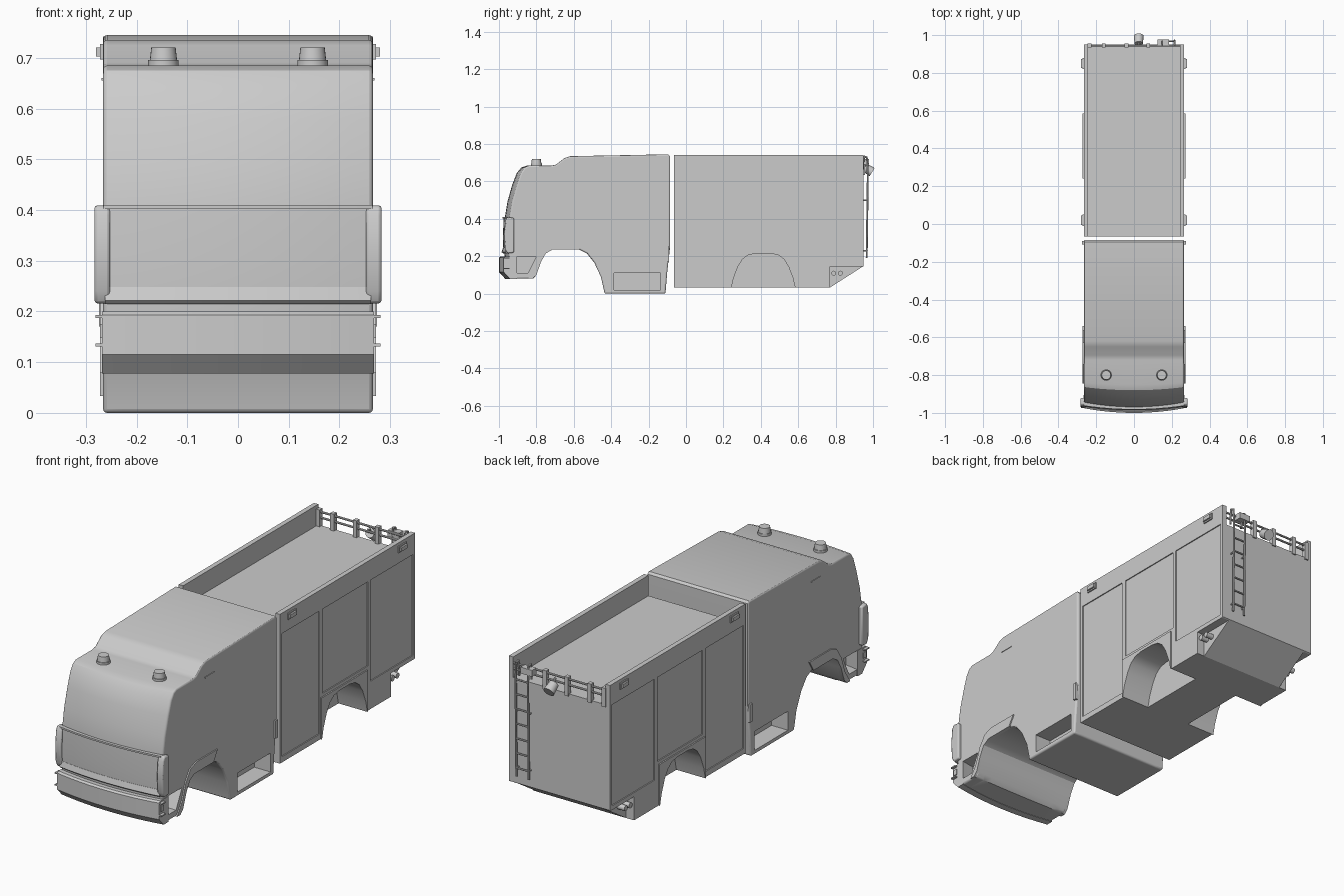
import bpy, bmesh, math
from mathutils import Vector

if "Cube" in bpy.data.objects:
    bpy.data.objects.remove(bpy.data.objects["Cube"], do_unlink=True)

GREY = (0.6, 0.6, 0.6, 1)
paint = bpy.data.materials.new("light_grey_paint")
paint.use_nodes = True
paint.diffuse_color = GREY
paint.node_tree.nodes["Principled BSDF"].inputs["Base Color"].default_value = GREY
HALF = 0.266


def finish(name, bm, smooth=True):
    bmesh.ops.recalc_face_normals(bm, faces=bm.faces)
    mesh = bpy.data.meshes.new(name)
    bm.to_mesh(mesh)
    bm.free()
    mesh.materials.append(paint)
    obj = bpy.data.objects.new(name, mesh)
    bpy.context.collection.objects.link(obj)
    if smooth:
        activate(obj)
        bpy.ops.object.shade_smooth_by_angle(angle=math.radians(30))
    return obj


def activate(obj):
    bpy.ops.object.select_all(action='DESELECT')
    obj.select_set(True)
    bpy.context.view_layer.objects.active = obj


def loft(name, profile, x0, x1, steps=1, bulge=0.0, smooth=True):
    """Side profile (y, z) swept across x, its front bowed forward in the middle."""
    bm = bmesh.new()
    rings = []
    for i in range(steps + 1):
        x = x0 + (x1 - x0) * i / steps
        ring = []
        for y, z in profile:
            front = min(max((-0.8 - y) / 0.12, 0), 1)
            ring.append(bm.verts.new((x, y + bulge * front * (x / HALF) ** 2, z)))
        rings.append(ring)
    n = len(profile)
    for a, b in zip(rings, rings[1:]):
        for k in range(n):
            bm.faces.new((a[k], a[(k + 1) % n], b[(k + 1) % n], b[k]))
    bm.faces.new(rings[0])
    bm.faces.new(rings[-1])
    return finish(name, bm, smooth)


def pair(name, profile, x0, x1):
    """The same prism on both sides."""
    return [loft(f"{side}_{name}", profile, s * x0, s * x1)
            for side, s in (("left", 1), ("right", -1))]


def rect(y0, y1, z0, z1):
    return [(y0, z0), (y1, z0), (y1, z1), (y0, z1)]


def rod(name, a, b, r, r2=None, sides=10):
    a, b = Vector(a), Vector(b)
    bm = bmesh.new()
    bmesh.ops.create_cone(bm, cap_ends=True, segments=sides, radius1=r,
                          radius2=r if r2 is None else r2, depth=(b - a).length)
    turn = (b - a).to_track_quat('Z', 'Y').to_matrix().to_4x4()
    bm.transform(turn)
    bmesh.ops.translate(bm, verts=bm.verts, vec=(a + b) / 2)
    return finish(name, bm)


def cut(obj, cutters):
    for c in cutters:
        c.hide_render = True
        mod = obj.modifiers.new("cut", 'BOOLEAN')
        mod.operation, mod.solver, mod.object = 'DIFFERENCE', 'EXACT', c
        activate(obj)
        bpy.ops.object.modifier_apply(modifier=mod.name)
        bpy.data.objects.remove(c, do_unlink=True)


# Cab shell with the front wheel arch
arch = [(-0.82, 0.08), (-0.80, 0.10), (-0.775, 0.17), (-0.75, 0.215), (-0.715, 0.235),
        (-0.57, 0.235), (-0.53, 0.215), (-0.49, 0.165), (-0.455, 0.09), (-0.435, 0.0)]
cab_profile = arch + [
    (-0.11, 0.0), (-0.10, 0.12), (-0.085, 0.25), (-0.085, 0.735), (-0.095, 0.745),
    (-0.62, 0.735), (-0.65, 0.725), (-0.695, 0.69), (-0.72, 0.685), (-0.85, 0.685),
    (-0.88, 0.675), (-0.905, 0.645), (-0.93, 0.58), (-0.955, 0.49), (-0.97, 0.40),
    (-0.972, 0.22), (-0.96, 0.10), (-0.94, 0.08)]
cab = loft("cab", cab_profile, -HALF, HALF, 12, 0.025)
bevel = cab.modifiers.new("round", 'BEVEL')
bevel.width, bevel.segments, bevel.use_clamp_overlap = 0.008, 3, False
bevel.limit_method, bevel.angle_limit = 'ANGLE', math.radians(50)
activate(cab)
bpy.ops.object.modifier_apply(modifier="round")
cut(cab, pair("step_cut", rect(-0.385, -0.135, 0.02, 0.11), 0.18, 0.3)
    + pair("corner_step_cut", [(-0.92, 0.11), (-0.845, 0.11), (-0.80, 0.2), (-0.92, 0.2)], 0.2, 0.3))
activate(cab)
bpy.ops.object.shade_smooth_by_angle(angle=math.radians(30))

# Arch trim, cab door grips and drip strips
trim_outer = [(-0.54, 0.285), (-0.70, 0.285), (-0.745, 0.268), (-0.78, 0.215),
              (-0.805, 0.14), (-0.845, 0.08)]
pair("arch_trim", arch[:6] + trim_outer, 0.255, 0.272)
pair("cab_grip", rect(-0.108, -0.09, 0.17, 0.255), 0.26, 0.274)
pair("drip_strip", rect(-0.63, -0.56, 0.655, 0.66), 0.264, 0.269)

# Front panel: bowed centre, lips and end pieces
panel = [(-0.93, 0.22), (-0.976, 0.22), (-0.979, 0.30), (-0.975, 0.405), (-0.93, 0.405)]
loft("front_panel", panel, -0.262, 0.262, 12, 0.02)
loft("front_panel_lower_lip", [(-0.93, 0.215), (-0.978, 0.215), (-0.986, 0.222), (-0.978, 0.248),
                               (-0.93, 0.248)], -0.262, 0.262, 12, 0.02)
loft("front_panel_upper_lip", rect(-0.982, -0.93, 0.402, 0.41), -0.265, 0.265, 12, 0.02)
end = [(-0.92, 0.22), (-0.955, 0.215), (-0.968, 0.24), (-0.972, 0.32), (-0.966, 0.39),
       (-0.955, 0.41), (-0.92, 0.405)]
for piece in pair("front_panel_end", end, 0.252, 0.283):
    soft = piece.modifiers.new("round", 'BEVEL')
    soft.width, soft.segments = 0.006, 2
    soft.limit_method, soft.angle_limit = 'ANGLE', math.radians(50)

# Bumper with side brackets
bumper = [(-0.93, 0.2), (-0.99, 0.2), (-1.0, 0.193), (-1.0, 0.115), (-0.965, 0.078), (-0.93, 0.078)]
loft("bumper", bumper, -0.268, 0.268, 12, 0.025)
pair("bumper_lamp", rect(-0.965, -0.945, 0.148, 0.175), 0.262, 0.272)
for z in (0.134, 0.19):
    pair("bumper_bracket", rect(-0.975, -0.945, z - 0.003, z + 0.003), 0.262, 0.281)

# Roof beacons
for x in (-0.147, 0.147):
    rod("beacon_base", (x, -0.8, 0.68), (x, -0.8, 0.696), 0.03, sides=24)
    rod("beacon", (x, -0.8, 0.694), (x, -0.8, 0.721), 0.027, 0.024, sides=24)

# Equipment body: open roof tray, wheel wells, shutter recesses, rear notches
TOP, FLOOR, LOW = 0.742, 0.645, 0.033
body = loft("body", [(-0.065, LOW), (0.77, LOW), (0.95, 0.148), (0.95, TOP), (-0.065, TOP)],
            -HALF, HALF)
tray = loft("tray_cut", rect(-0.2, 1.1, FLOOR, 0.9), -0.243, 0.243)
half_arch = [(0.17, LOW), (0.158, 0.085), (0.135, 0.145), (0.11, 0.185), (0.08, 0.207), (0.04, 0.215)]
well = [(0.413 - d, z) for d, z in half_arch] + [(0.413 + d, z) for d, z in reversed(half_arch)]
well_cut = [(0.243, -0.02)] + well + [(0.583, -0.02)]
doors = [(-0.05, 0.23, 0.06), (0.255, 0.595, 0.245), (0.615, 0.935, 0.165)]
cutters = [tray] + pair("well_cut", well_cut, 0.12, 0.3)
for y0, y1, z0 in doors:
    cutters += pair("shutter_cut", rect(y0, y1, z0, 0.645), HALF - 0.005, 0.3)
cutters += pair("notch_cut", rect(0.77, 1.0, 0.0, 0.145), 0.225, 0.3)
cut(body, cutters)
activate(body)
bpy.ops.object.shade_smooth_by_angle(angle=math.radians(30))

# Rear fender panels around the wheel wells
pair("rear_fender", [(0.24, LOW)] + well + [(0.586, LOW), (0.586, 0.23), (0.24, 0.23)], 0.255, 0.272)

# Side marker lamps and rear lamps
for y in (0.02, 0.85):
    pair("marker_mount", rect(y - 0.03, y + 0.03, 0.697, 0.727), 0.26, 0.272)
    pair("marker_lamp", rect(y - 0.024, y + 0.024, 0.703, 0.721), 0.27, 0.28)
for s in (-1, 1):
    for y in (0.79, 0.825):
        rod("rear_lamp", (s * 0.22, y, 0.11), (s * 0.262, y, 0.11), 0.013, sides=14)

# Rear railing
for x in (-0.235, -0.16, -0.04, 0.075):
    loft("rail_post", rect(0.934, 0.956, FLOOR - 0.01, 0.725), x - 0.01, x + 0.01)
for z in (0.685, 0.712):
    rod("rail_bar", (-0.25, 0.945, z), (0.25, 0.945, z), 0.005)

# Rear ladder with hooked top
for x in (0.15, 0.215):
    points = [(x, 0.945, 0.66), (x, 0.95, 0.735), (x, 0.968, 0.728), (x, 0.972, 0.64), (x, 0.966, 0.19)]
    for a, b in zip(points, points[1:]):
        rod("ladder_rail", a, b, 0.005)
    for z in (0.23, 0.5):
        rod("ladder_mount", (x, 0.945, z), (x, 0.968, z), 0.004)
for i in range(7):
    z = 0.23 + i * 0.07
    rod("ladder_rung", (0.15, 0.968, z), (0.215, 0.968, z), 0.004)

# Rear work light and junction box
rod("work_light", (0.025, 0.955, 0.675), (0.025, 0.995, 0.65), 0.022, 0.026, sides=16)
rod("work_light_arm", (0.025, 0.945, 0.7), (0.025, 0.965, 0.67), 0.006)
loft("junction_box", rect(0.945, 0.978, 0.69, 0.72), 0.125, 0.185)
